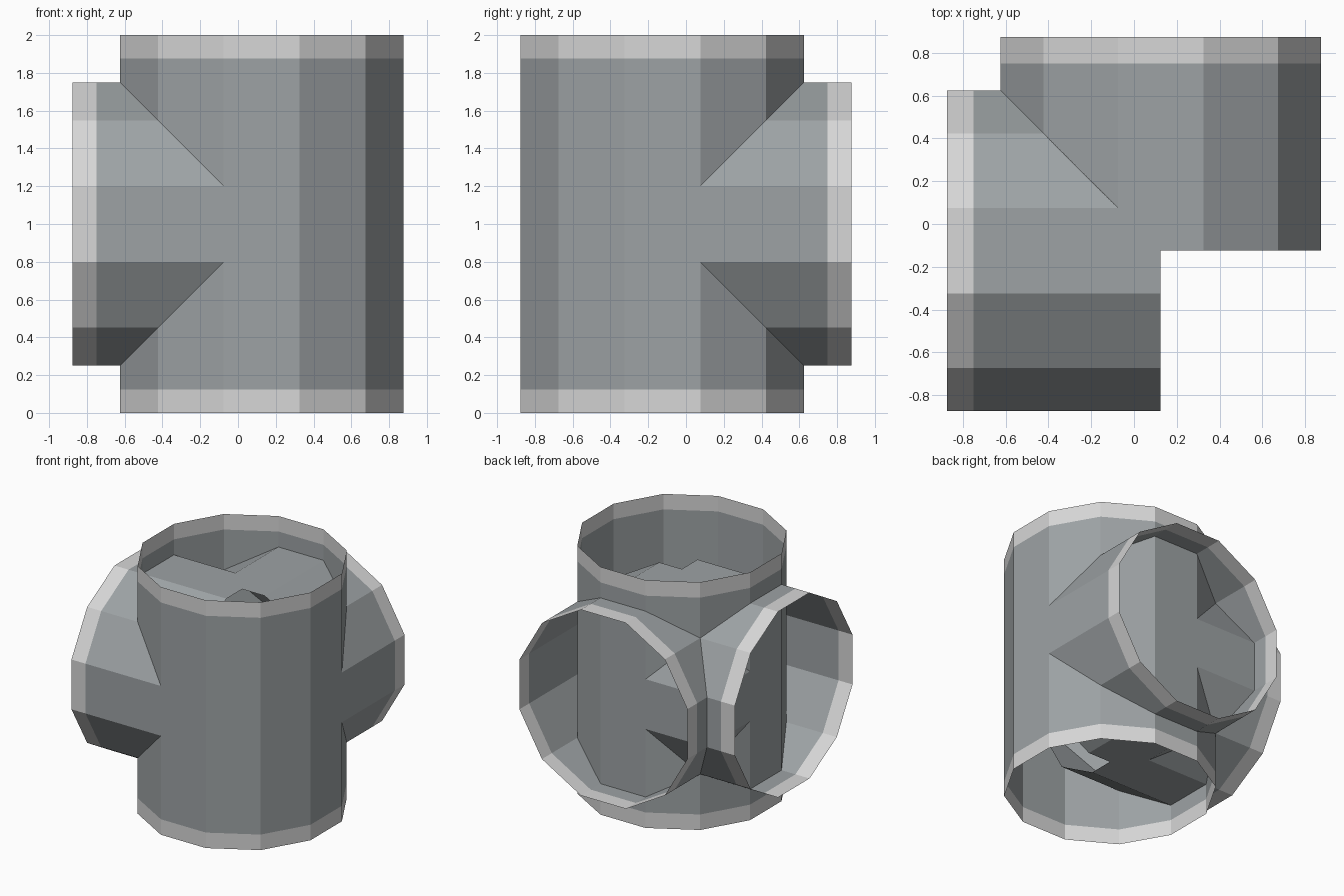
import bpy, bmesh, math
from mathutils import Matrix, Vector

if "Cube" in bpy.data.objects:
    bpy.data.objects.remove(bpy.data.objects["Cube"])

CENTRE = Vector((0.125, -0.125, 1.0))
APOTHEM = 0.75          # flat-to-axis distance of the 12-sided pipe
RIM = 0.125             # width of the light end band
SIDES = 12


def material(name, colour):
    m = bpy.data.materials.new(name)
    m.diffuse_color = (*colour, 1)
    m.use_nodes = True
    m.node_tree.nodes["Principled BSDF"].inputs["Base Color"].default_value = m.diffuse_color
    return m


body = material("pipe grey", (0.34, 0.365, 0.375))
rim = material("rim light grey", (0.68, 0.68, 0.68))


def pipe(name, rotation, stations, rim_bands):
    """Open thin-walled pipe along local z, with rings at the given stations."""
    bm = bmesh.new()
    radius = APOTHEM / math.cos(math.pi / SIDES)
    rings = []
    for z in stations:
        angles = [(i + 0.5) * math.tau / SIDES for i in range(SIDES)]
        rings.append([bm.verts.new((radius * math.cos(a), radius * math.sin(a), z)) for a in angles])
    for band, (lo, hi) in enumerate(zip(rings, rings[1:])):
        for i in range(SIDES):
            j = (i + 1) % SIDES
            face = bm.faces.new((lo[i], lo[j], hi[j], hi[i]))
            face.material_index = 1 if band in rim_bands else 0
    bmesh.ops.transform(bm, matrix=Matrix.Translation(CENTRE) @ rotation, verts=bm.verts)
    mesh = bpy.data.meshes.new(name)
    bm.to_mesh(mesh)
    bm.free()
    mesh.materials.append(body)
    mesh.materials.append(rim)
    bpy.context.collection.objects.link(bpy.data.objects.new(name, mesh))


# Upright pipe, banded at both ends
pipe("upright_pipe", Matrix.Identity(4), (-1, -1 + RIM, 1 - RIM, 1), {0, 2})

# Two side branches running from the centre out to the left and the back
pipe("left_branch", Matrix.Rotation(-math.pi / 2, 4, 'Y'), (0, 1 - RIM, 1), {1})
pipe("back_branch", Matrix.Rotation(-math.pi / 2, 4, 'X'), (0, 1 - RIM, 1), {1})
